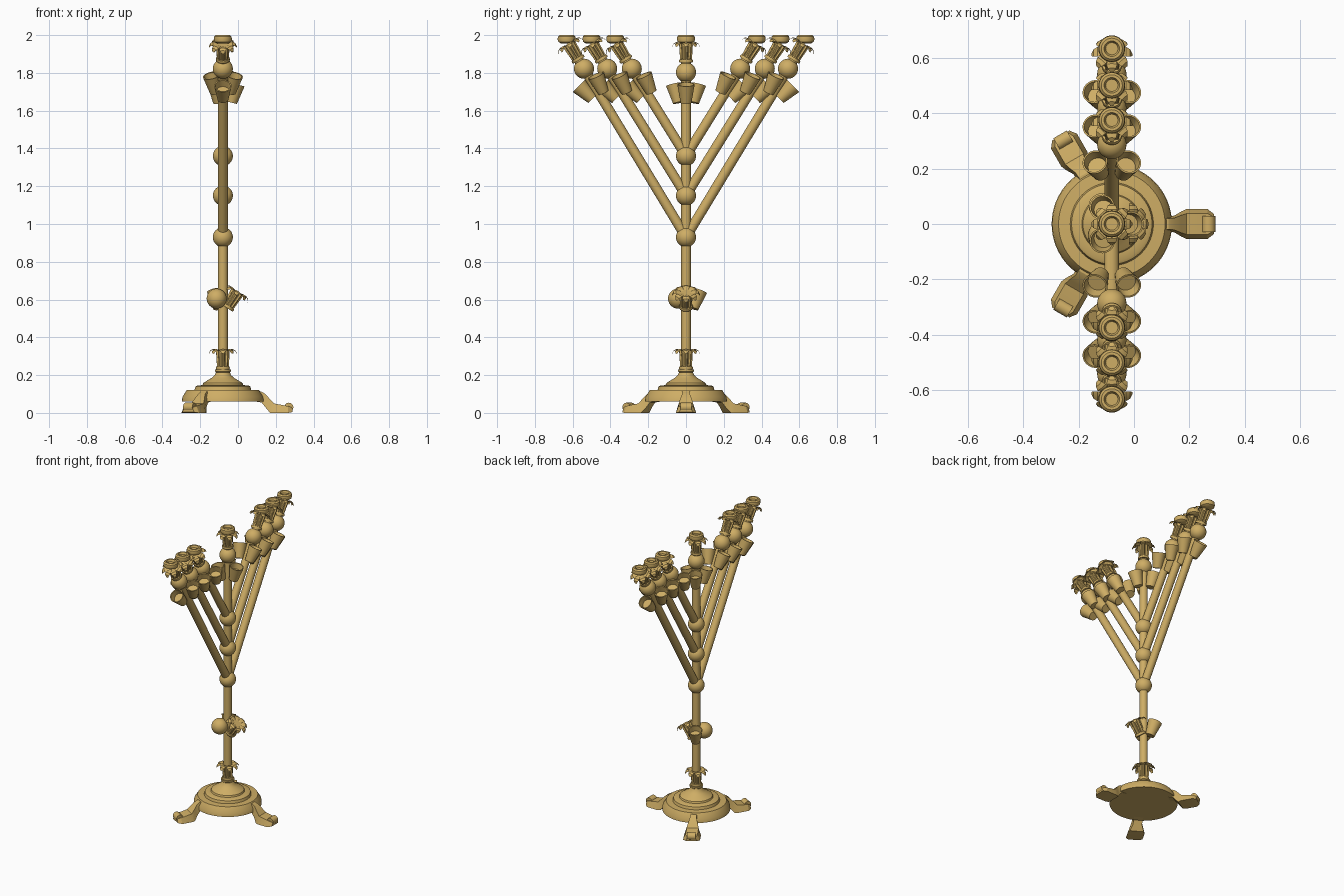
import bpy, bmesh, math
from mathutils import Matrix, Vector

if "Cube" in bpy.data.objects:
    bpy.data.objects.remove(bpy.data.objects["Cube"])

CX = -0.08          # stem axis
gold = bpy.data.materials.new("gold")
gold.diffuse_color = (0.62, 0.42, 0.13, 1)
gold.use_nodes = True
gold.node_tree.nodes["Principled BSDF"].inputs["Base Color"].default_value = gold.diffuse_color


def T(x, y, z):
    return Matrix.Translation((x, y, z))


def R(deg, axis):
    return Matrix.Rotation(math.radians(deg), 4, axis)


def finish(bm, name, angle=35):
    bmesh.ops.remove_doubles(bm, verts=bm.verts, dist=1e-5)
    bmesh.ops.recalc_face_normals(bm, faces=bm.faces)
    me = bpy.data.meshes.new(name)
    bm.to_mesh(me)
    bm.free()
    me.materials.append(gold)
    me.polygons.foreach_set("use_smooth", [True] * len(me.polygons))
    me.set_sharp_from_angle(angle=math.radians(angle))
    return me


def place(me, name, matrix):
    ob = bpy.data.objects.new(name, me)
    ob.matrix_world = matrix
    bpy.context.collection.objects.link(ob)
    return ob


def lathe_into(bm, profile, n=32, ridge=None):
    """Spin an (r, z) profile; ridge scales every other column for fluting."""
    rings = []
    for r, z in profile:
        if r == 0:
            rings.append([bm.verts.new((0, 0, z))] * n)
            continue
        ring = []
        for i in range(n):
            a = 2 * math.pi * i / n
            k = ridge if ridge and i % 4 >= 2 else 1
            ring.append(bm.verts.new((r * k * math.cos(a), r * k * math.sin(a), z)))
        rings.append(ring)
    for A, B in zip(rings, rings[1:]):
        for i in range(n):
            j = (i + 1) % n
            vs = list(dict.fromkeys([A[i], A[j], B[j], B[i]]))
            if len(vs) > 2:
                bm.faces.new(vs)


def lathe(name, profile, n=32):
    bm = bmesh.new()
    lathe_into(bm, profile, n)
    return finish(bm, name)


# --- shared part meshes ---
bm = bmesh.new()
bmesh.ops.create_uvsphere(bm, u_segments=32, v_segments=16, radius=0.053)
ball = finish(bm, "ball", 60)

# tapered open cup
cup = lathe("cup", [(0, -0.05), (0.029, -0.05), (0.046, 0.05), (0.040, 0.05),
                    (0.034, 0.01), (0, 0.01)], 24)

# candle holder dish
dish = lathe("dish", [(0, -0.045), (0.028, -0.045), (0.044, -0.036), (0.048, -0.022),
                      (0.046, -0.008), (0.038, 0), (0.028, 0), (0.022, -0.014), (0, -0.014)])

# fluted blossom: collar, ribbed column, eight drooping petals (origin at its foot)
bm = bmesh.new()
lathe_into(bm, [(0, 0), (0.035, 0), (0.037, 0.008), (0.035, 0.016), (0, 0.016)])
lathe_into(bm, [(0, 0.01), (0.031, 0.01), (0.036, 0.09), (0.036, 0.1), (0, 0.1)], 32, 0.78)
pb = bmesh.new()
for k in range(8):
    rot = R(45 * k, 'Z')
    rows = []
    for r, w, z in [(0.015, 0.006, 0.098), (0.035, 0.015, 0.106), (0.052, 0.02, 0.108),
                    (0.066, 0.015, 0.101), (0.074, 0.005, 0.086)]:
        rows.append([pb.verts.new(rot @ Vector((r, s * w, z - 0.004 * abs(s)))) for s in (-1, 0, 1)])
    for A, B in zip(rows, rows[1:]):
        for i in (0, 1):
            pb.faces.new((A[i], B[i], B[i + 1], A[i + 1]))
bmesh.ops.solidify(pb, geom=pb.faces[:], thickness=0.005)
tmp = bpy.data.meshes.new("petals_tmp")
pb.to_mesh(tmp)
pb.free()
bm.from_mesh(tmp)
bpy.data.meshes.remove(tmp)
blossom = finish(bm, "blossom")

# --- base ---
base = lathe("base", [(0, 0.06), (0.217, 0.06), (0.214, 0.085), (0.192, 0.12), (0.15, 0.122),
                      (0.145, 0.14), (0.135, 0.145), (0.108, 0.147), (0.104, 0.158),
                      (0.085, 0.17), (0.06, 0.185), (0.043, 0.2), (0.037, 0.215),
                      (0.043, 0.22), (0.043, 0.23), (0, 0.23)], 64)
place(base, "base", T(CX, 0, 0))

# --- three scrolled feet ---
bm = bmesh.new()
rows = []
for d, lo, hi, w in [(0.16, 0.062, 0.112, 0.03), (0.205, 0.055, 0.112, 0.028),
                     (0.225, 0.03, 0.1, 0.03), (0.25, 0, 0.072, 0.045), (0.27, 0, 0.05, 0.054),
                     (0.345, 0, 0.036, 0.054), (0.368, 0.004, 0.028, 0.036)]:
    rows.append([bm.verts.new(p) for p in ((d, -w, lo), (d, w, lo), (d, w * 0.7, hi), (d, -w * 0.7, hi))])
for A, B in zip(rows, rows[1:]):
    for i in range(4):
        j = (i + 1) % 4
        bm.faces.new((A[i], A[j], B[j], B[i]))
bm.faces.new(rows[0])
bm.faces.new(rows[-1])
bmesh.ops.create_cone(bm, cap_ends=True, segments=20, radius1=0.024, radius2=0.024, depth=0.056,
                      matrix=T(0.349, 0, 0.03) @ R(90, 'X'))
foot = finish(bm, "foot", 30)
for k in range(3):
    place(foot, f"foot_{k + 1}", T(CX, 0, 0) @ R(120 * k, 'Z'))

# --- central stem with its knobs ---
place(lathe("stem", [(0, 0.2), (0.026, 0.2), (0.026, 1.96), (0, 1.96)], 24), "stem", T(CX, 0, 0))
place(blossom, "lower_blossom", T(CX, 0, 0.23))
for k, z in enumerate((0.93, 1.15, 1.36)):
    place(ball, f"junction_ball_{k + 1}", T(CX, 0, z))

# ball, blossom and cup clustered around the lower stem
place(ball, "side_ball", T(CX - 0.033, -0.042, 0.605))
place(blossom, "side_blossom", T(CX + 0.022, 0, 0.555) @ R(33, 'Y'))
place(cup, "side_cup", T(CX, 0, 0.6) @ R(120, 'Z') @ T(0.06, 0, 0) @ R(20, 'Y'))


# --- decorated tip used on the stem and on every branch ---
def tip(name, frame, azimuth, dish_at):
    place(ball, name + "_ball", frame)
    place(blossom, name + "_blossom", frame @ T(0, 0, 0.052))
    for k in range(3):
        place(cup, f"{name}_cup_{k + 1}",
              frame @ R(azimuth + 120 * k, 'Z') @ T(0.058, 0, -0.112) @ R(14, 'Y'))
    place(dish, name + "_dish", T(*dish_at))


tip("stem", T(CX, 0, 1.803), 0, (CX, 0, 2.0))

# --- three mirrored pairs of slanted branches ---
for k, (z0, yb, yd) in enumerate([(0.93, 0.54, 0.632), (1.15, 0.417, 0.5), (1.36, 0.287, 0.374)]):
    zb = 1.822
    tilt = math.degrees(math.atan2(yb, zb - z0))
    length = math.hypot(yb, zb - z0)
    arm = lathe(f"branch_{k + 1}", [(0, 0), (0.026, 0), (0.026, length + 0.14), (0, length + 0.14)], 24)
    for s, side in ((1, "right"), (-1, "left")):
        rot = R(-s * tilt, 'X')
        place(arm, f"{side}_branch_{k + 1}", T(CX, 0, z0) @ rot)
        tip(f"{side}_tip_{k + 1}", T(CX, s * yb, zb) @ rot, 90 * s, (CX, s * yd, 2.0))
